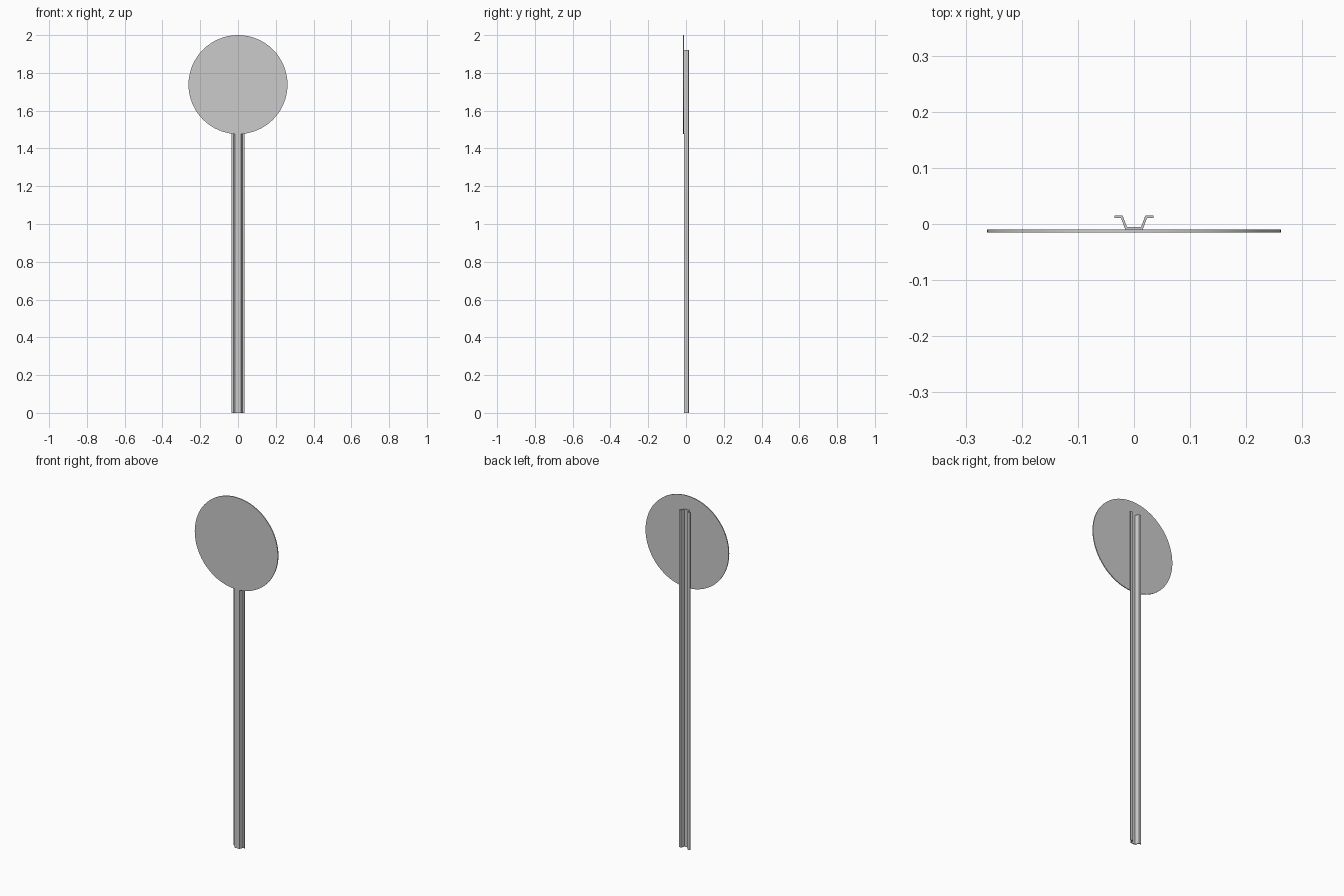
import bpy, bmesh
from math import radians

if "Cube" in bpy.data.objects:
    bpy.data.objects.remove(bpy.data.objects["Cube"])

# Round sign plate facing -y
R = 0.262
bpy.ops.mesh.primitive_cylinder_add(vertices=64, radius=R, depth=0.0052,
                                    location=(0, -0.0127, 2 - R),
                                    rotation=(radians(90), 0, 0))
plate = bpy.context.object
plate.name = "sign_plate"
bpy.ops.object.shade_smooth_by_angle(angle=radians(30))

# Hat-channel post: half profile (x, y), mirrored and extruded upward
half = [(0.0155, -0.0101), (0.0232, 0.0108), (0.0345, 0.0108),
        (0.0345, 0.0153), (0.0203, 0.0153), (0.0125, -0.0056)]
profile = half + [(-x, y) for x, y in reversed(half)]

bm = bmesh.new()
face = bm.faces.new([bm.verts.new((x, y, 0)) for x, y in profile])
top = bmesh.ops.extrude_face_region(bm, geom=[face])["geom"]
bmesh.ops.translate(bm, vec=(0, 0, 1.922),
                    verts=[v for v in top if isinstance(v, bmesh.types.BMVert)])
bmesh.ops.recalc_face_normals(bm, faces=bm.faces)
mesh = bpy.data.meshes.new("channel_post")
bm.to_mesh(mesh)
bm.free()
bpy.context.collection.objects.link(bpy.data.objects.new("channel_post", mesh))
